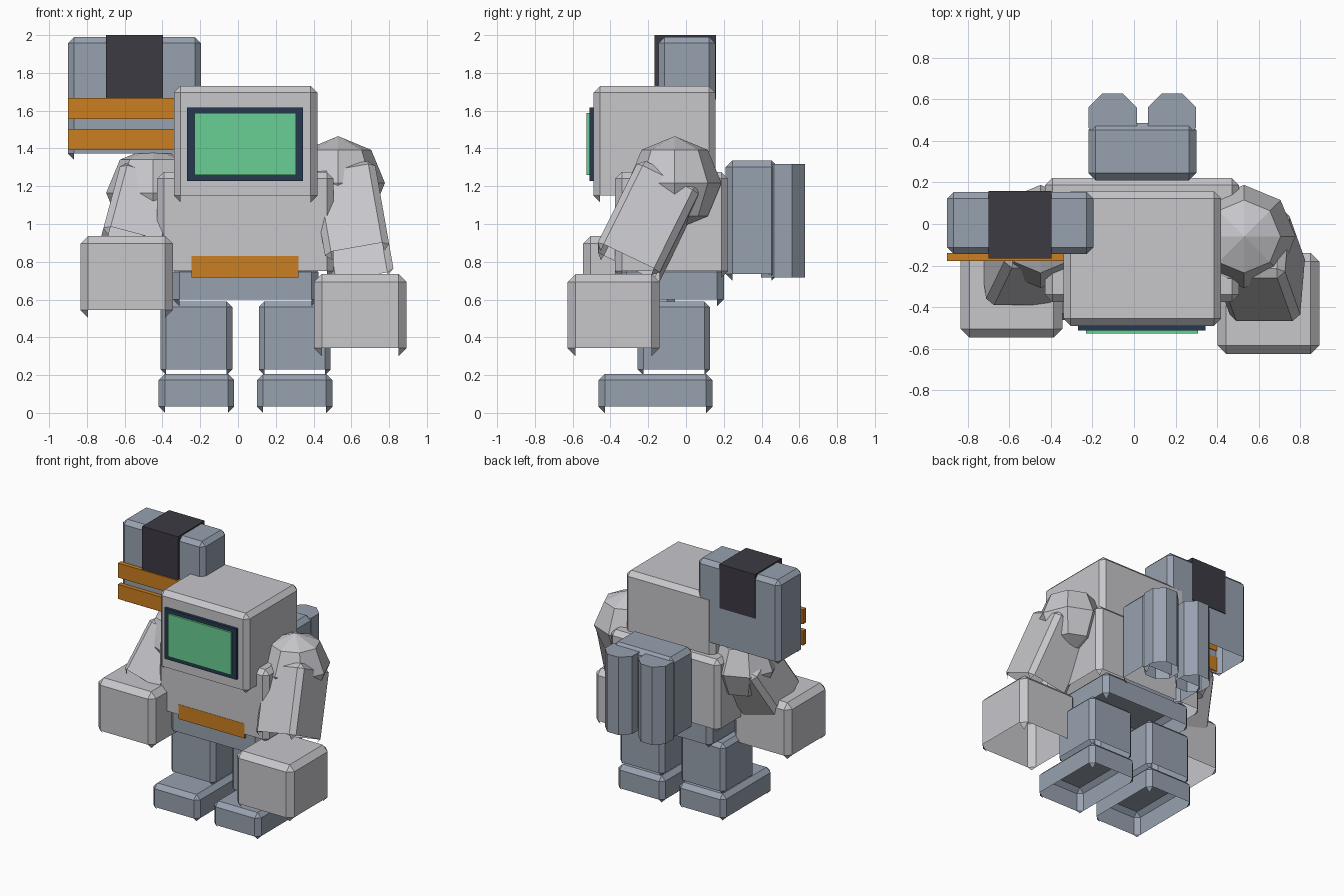
import bpy, bmesh
from math import radians, pi
from mathutils import Vector, Matrix

if "Cube" in bpy.data.objects:
    bpy.data.objects.remove(bpy.data.objects["Cube"])


def material(name, rgb):
    m = bpy.data.materials.new(name)
    m.use_nodes = True
    m.diffuse_color = (*rgb, 1)
    m.node_tree.nodes["Principled BSDF"].inputs["Base Color"].default_value = (*rgb, 1)
    return m


GREY = material("light grey", (0.57, 0.57, 0.6))
SLATE = material("slate blue", (0.31, 0.36, 0.43))
ORANGE = material("orange", (0.6, 0.21, 0.015))
BLACK = material("charcoal", (0.046, 0.043, 0.056))
NAVY = material("navy", (0.02, 0.04, 0.08))
GREEN = material("screen green", (0.14, 0.62, 0.29))


def finish(name, bm, mat, loc, rot=(0, 0, 0)):
    mesh = bpy.data.meshes.new(name)
    bm.to_mesh(mesh)
    bm.free()
    mesh.materials.append(mat)
    ob = bpy.data.objects.new(name, mesh)
    ob.location = loc
    ob.rotation_euler = rot
    bpy.context.collection.objects.link(ob)
    return ob


def open_bottom(bm):
    """Remove the underside and its edge strips, keeping the corner triangles."""
    bm.normal_update()
    under = [f for f in bm.faces if f.normal.z < -0.1 and len(f.verts) > 3]
    bmesh.ops.delete(bm, geom=under, context='FACES')


def block(name, mat, size, loc, rot=(0, 0, 0), bevel=0.035):
    bm = bmesh.new()
    bmesh.ops.create_cube(bm, size=1)
    bmesh.ops.scale(bm, vec=size, verts=bm.verts)
    if bevel:
        bmesh.ops.bevel(bm, geom=bm.edges[:], offset=bevel, segments=1,
                        profile=0.5, affect='EDGES')
        open_bottom(bm)
    return finish(name, bm, mat, loc, rot)


def span(name, mat, x, y, z, bevel=0.035):
    """Block given by its extents on each axis."""
    lo, hi = Vector((x[0], y[0], z[0])), Vector((x[1], y[1], z[1]))
    return block(name, mat, hi - lo, (lo + hi) / 2, bevel=bevel)


MID = 0.04  # centre line of the body

# Head and screen
span("head", GREY, (-0.34, 0.42), (-0.49, 0.157), (1.115, 1.73))
span("screen_frame", NAVY, (-0.27, 0.345), (-0.512, -0.48), (1.227, 1.617), 0)
span("screen", GREEN, (-0.23, 0.308), (-0.527, -0.5), (1.26, 1.587), 0)

# Body
span("torso", GREY, (-0.428, 0.506), (-0.375, 0.222), (0.715, 1.275))
span("belt_plate", ORANGE, (-0.245, 0.32), (-0.377, -0.36), (0.717, 0.83), 0)
span("pelvis", SLATE, (-0.345, 0.425), (-0.35, 0.2), (0.565, 0.78))

# Legs and feet
for side, s in (("left", 1), ("right", -1)):
    cx = MID + s * 0.26
    span(side + "_leg", SLATE, (cx - 0.19, cx + 0.19), (-0.256, 0.127), (0.2, 0.59), 0.03)
    span(side + "_foot", SLATE, (cx - 0.2, cx + 0.2), (-0.463, 0.14), (0, 0.206), 0.033)

# Shoulders, arms and fists
arms = {
    "left": ((0.53, -0.06, 1.217), (0.605, -0.2, 1.007), 0.54, (-26, -10), (0.647, -0.383, 0.518)),
    "right": ((-0.45, -0.06, 1.165), (-0.52, -0.14, 1.03), 0.45, (-28, 15), (-0.59, -0.303, 0.72)),
}
for side, (shoulder, arm, length, (pitch, roll), fist) in arms.items():
    bm = bmesh.new()
    bmesh.ops.create_uvsphere(bm, u_segments=8, v_segments=4, radius=0.248)
    finish(side + "_shoulder", bm, GREY, shoulder)
    block(side + "_arm", GREY, (0.345, 0.365, length), arm, (radians(pitch), radians(roll), 0))
    block(side + "_fist", GREY, (0.49, 0.487, 0.435), fist, bevel=0.042)

# Backpack with two eight-sided tanks
span("backpack", SLATE, (-0.22, 0.3), (0.21, 0.487), (0.7, 1.337))
for side, s in (("left", 1), ("right", -1)):
    bm = bmesh.new()
    bmesh.ops.create_cone(bm, cap_ends=True, segments=8, radius1=0.126, radius2=0.126,
                          depth=0.6, matrix=Matrix.Rotation(pi / 8, 4, 'Z'))
    open_bottom(bm)
    ob = finish(side + "_tank", bm, SLATE, (MID + s * 0.143, 0.513, 1.018))

# Shoulder launcher with its band and front strips
span("launcher", SLATE, (-0.9, -0.196), (-0.145, 0.155), (1.34, 1.99), 0.032)
span("launcher_band", BLACK, (-0.7, -0.397), (-0.167, 0.16), (1.66, 2.0), 0)
for name, z in (("upper_strip", 1.611), ("lower_strip", 1.447)):
    span(name, ORANGE, (-0.9, -0.2), (-0.177, -0.14), (z - 0.056, z + 0.056), 0)
